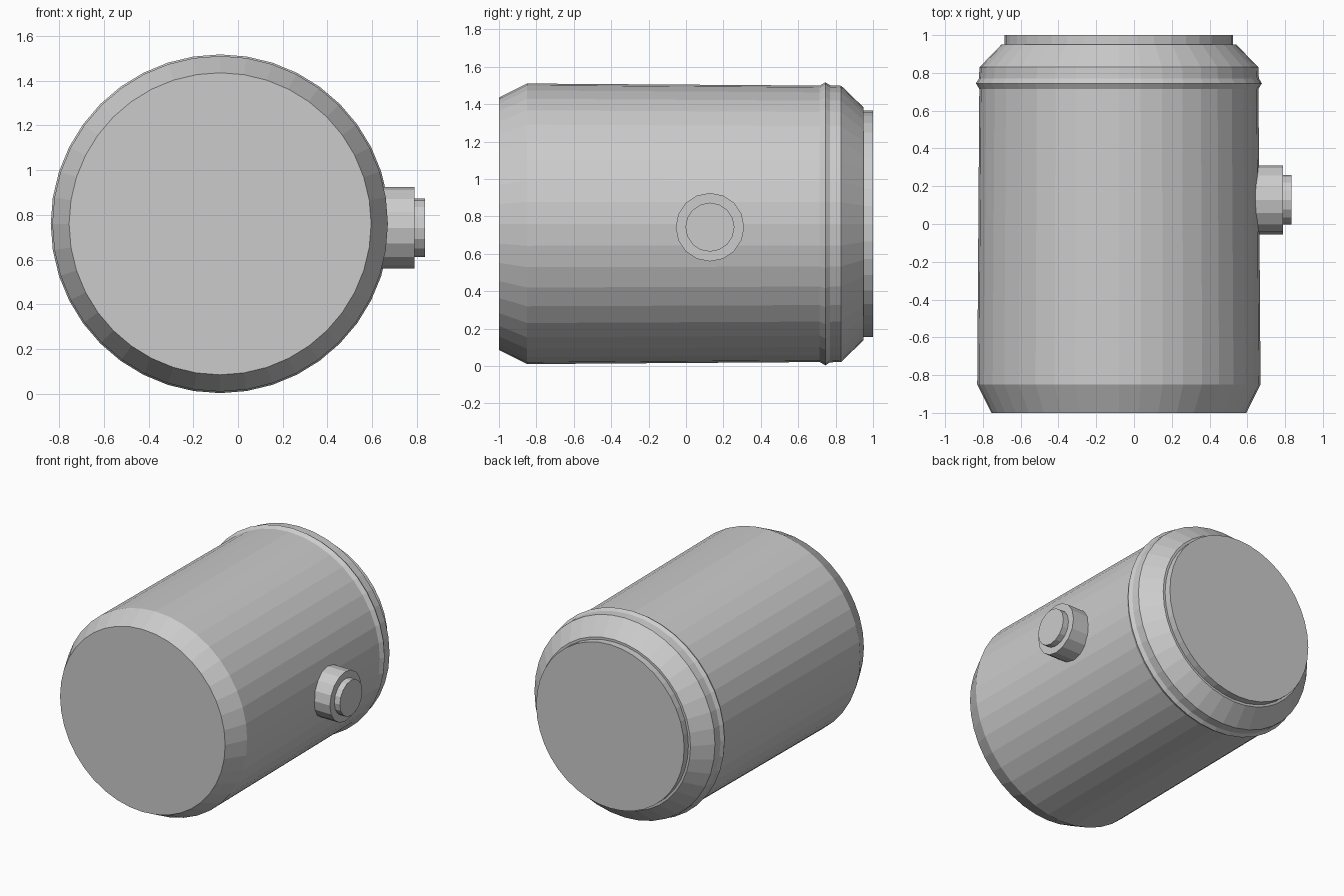
import bpy, bmesh, math
from mathutils import Matrix, Vector

if "Cube" in bpy.data.objects:
    bpy.data.objects.remove(bpy.data.objects["Cube"])

grey = bpy.data.materials.new("light_grey")
grey.diffuse_color = (0.6, 0.6, 0.6, 1)
grey.use_nodes = True
grey.node_tree.nodes["Principled BSDF"].inputs["Base Color"].default_value = grey.diffuse_color


def lathe(name, profile, sides, matrix):
    """Closed turned solid: profile is (height, radius) along local z."""
    bm = bmesh.new()
    rings = []
    for h, r in profile:
        rings.append([bm.verts.new((r * math.cos(2 * math.pi * i / sides),
                                    r * math.sin(2 * math.pi * i / sides), h))
                      for i in range(sides)])
    for a, b in zip(rings, rings[1:]):
        for i in range(sides):
            j = (i + 1) % sides
            bm.faces.new((a[i], a[j], b[j], b[i]))
    bm.faces.new(rings[0][::-1])
    bm.faces.new(rings[-1])
    bm.transform(matrix)
    bmesh.ops.recalc_face_normals(bm, faces=bm.faces)
    mesh = bpy.data.meshes.new(name)
    bm.to_mesh(mesh)
    bm.free()
    mesh.materials.append(grey)
    ob = bpy.data.objects.new(name, mesh)
    bpy.context.collection.objects.link(ob)
    return ob


# Barrel body lying along y, with chamfered front, raised rib and rear collar
along_y = Matrix.Translation(Vector((-0.08, 0, 0.76))) @ Matrix.Rotation(-math.pi / 2, 4, 'X')
lathe("barrel_body", [(-1.0, 0.675), (-0.85, 0.75), (0.715, 0.739), (0.745, 0.757),
                      (0.77, 0.741), (0.83, 0.738), (0.95, 0.622), (0.95, 0.605),
                      (1.0, 0.605)], 40, along_y)

# Stepped side plug facing +x
along_x = Matrix.Translation(Vector((0, 0.128, 0.742))) @ Matrix.Rotation(math.pi / 2, 4, 'Y')
lathe("side_plug", [(0.60, 0.183), (0.79, 0.183), (0.79, 0.131), (0.835, 0.131)], 16, along_x)
